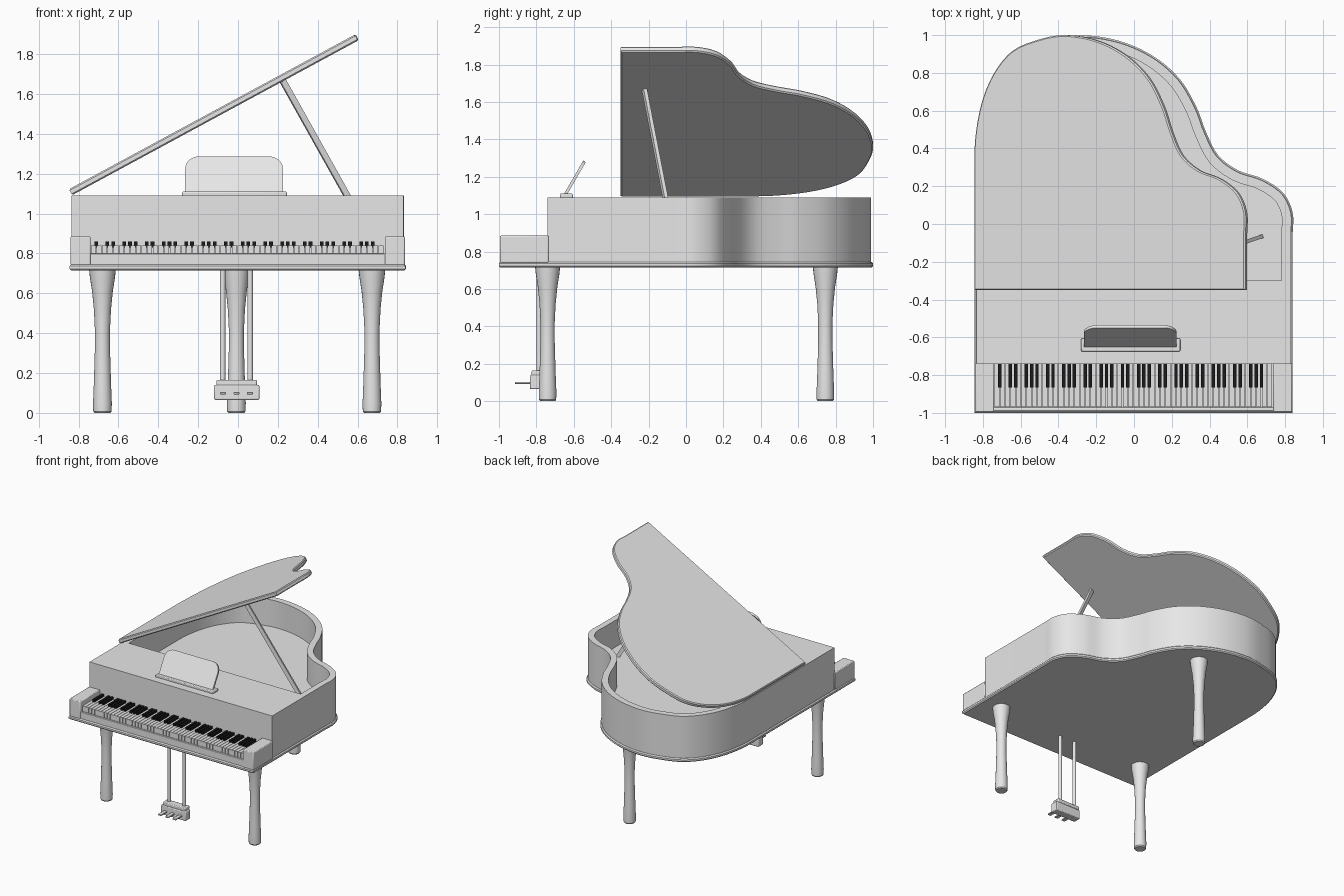
import bpy, bmesh, math
from mathutils import Vector, Matrix

if "Cube" in bpy.data.objects:
    bpy.data.objects.remove(bpy.data.objects["Cube"], do_unlink=True)


def material(name, value):
    m = bpy.data.materials.new(name)
    m.use_nodes = True
    colour = (value, value, value, 1)
    m.diffuse_color = colour
    m.node_tree.nodes["Principled BSDF"].inputs["Base Color"].default_value = colour
    return m


GREY = material("light grey", 0.8)
BLACK = material("black", 0.01)


def finish(bm, name, mat=GREY, bevel=0):
    bmesh.ops.recalc_face_normals(bm, faces=bm.faces)
    me = bpy.data.meshes.new(name)
    bm.to_mesh(me)
    bm.free()
    ob = bpy.data.objects.new(name, me)
    bpy.context.collection.objects.link(ob)
    me.materials.append(mat)
    bpy.ops.object.select_all(action='DESELECT')
    ob.select_set(True)
    bpy.context.view_layer.objects.active = ob
    bpy.ops.object.shade_smooth_by_angle(angle=math.radians(35))
    if bevel:
        mod = ob.modifiers.new("bevel", 'BEVEL')
        mod.width, mod.segments = bevel, 2
    return ob


def loft(name, loops, matrix=None, mat=GREY):
    """Bridge equal-length loops of 3D points and cap both ends."""
    bm = bmesh.new()
    rings = [[bm.verts.new(p) for p in loop] for loop in loops]
    n = len(rings[0])
    for a, b in zip(rings, rings[1:]):
        for i in range(n):
            j = (i + 1) % n
            bm.faces.new((a[i], a[j], b[j], b[i]))
    bm.faces.new(rings[0])
    bm.faces.new(rings[-1])
    if matrix:
        bm.transform(matrix)
    return finish(bm, name, mat)


def add_box(bm, lo, hi):
    lo, hi = Vector(lo), Vector(hi)
    bmesh.ops.create_cube(bm, size=1, matrix=Matrix.Translation((lo + hi) / 2)
                          @ Matrix.Diagonal((*(hi - lo), 1)))


def box(name, lo, hi, bevel=0):
    bm = bmesh.new()
    add_box(bm, lo, hi)
    return finish(bm, name, GREY, bevel)


# Curved plan of the case, from the treble side round the tail to the bass side
PLAN = [(.84, -.05), (.84, .06), (.79, .165), (.68, .24), (.55, .285), (.445, .365),
        (.38, .49), (.33, .62), (.24, .77), (.1, .89), (-.08, .97), (-.28, 1),
        (-.45, .975), (-.61, .915), (-.725, .795), (-.8, .64), (-.84, .45), (-.845, .25)]


def outline(front):
    pts = [Vector(p) for p in PLAN]
    ext = [pts[0]] + pts + [pts[-1]]
    out = [Vector((.84, front))]
    for p0, p1, p2, p3 in zip(ext, ext[1:], ext[2:], ext[3:]):
        for k in range(5):
            t = k / 5
            out.append(.5 * (2 * p1 + (p2 - p0) * t + (2 * p0 - 5 * p1 + 4 * p2 - p3) * t ** 2
                             + (3 * p1 - p0 - 3 * p2 + p3) * t ** 3))
    return out + [pts[-1], Vector((-.845, front))]


def inset(loop, d):
    """Move every point inward by d (counter-clockwise loop)."""
    out = []
    for i, p in enumerate(loop):
        e0 = (p - loop[i - 1]).normalized()
        e1 = (loop[(i + 1) % len(loop)] - p).normalized()
        n0, n1 = Vector((-e0.y, e0.x)), Vector((-e1.y, e1.x))
        out.append(p + (n0 + n1) * d / (1 + n0.dot(n1)))
    return out


def at(loop, z):
    return [(p.x, p.y, z) for p in loop]


# Base slab with eased edges
plan = outline(-1)
soft = inset(plan, .008)
loft("base_slab", [at(soft, .715), at(plan, .723), at(plan, .737), at(soft, .745)])

# Case with hollow interior and soundboard floor
case = inset(outline(-.75), .01)
well = [Vector((p.x, max(p.y, -.3))) for p in inset(case, .05)]
loft("case", [at(case, .74), at(case, 1.09), at(well, 1.09), at(well, .87)])

# Raised lid, hinged on the bass side
lid = [Vector(((p.x + .845) * .968, p.y)) for p in outline(-.35)]
lid_soft = inset(lid, .007)
hinge = Matrix.Translation((-.832, 0, 1.092)) @ Matrix.Rotation(math.radians(-28.4), 4, 'Y')
loft("lid", [at(lid_soft, 0), at(lid, .007), at(lid, .027), at(lid_soft, .034)], hinge)


def bar(name, a, b, w, d):
    """Square bar between two points."""
    a, b = Vector(a), Vector(b)
    bm = bmesh.new()
    rot = (b - a).to_track_quat('Z', 'Y').to_matrix().to_4x4()
    bmesh.ops.create_cube(bm, size=1, matrix=Matrix.Translation((a + b) / 2) @ rot
                          @ Matrix.Diagonal((w, d, (b - a).length, 1)))
    return finish(bm, name)


bar("lid_prop", (.67, -.068, .87), (.225, -.222, 1.665), .02, .03)

# Keyboard: cheeks, slip, bed and keys
for side, x in (("right", -.79), ("left", .787)):
    box(side + "_key_cheek", (x - .05, -.995, .74), (x + .05, -.735, .885), .006)
box("key_slip", (-.75, -.99, .74), (.75, -.972, .8), .004)
box("key_bed", (-.75, -.975, .74), (.75, -.735, .795))

START, PITCH, COUNT = -.74, .0283, 52
white, black = bmesh.new(), bmesh.new()
for i in range(COUNT):
    x = START + i * PITCH
    add_box(white, (x + .0015, -.968, .79), (x + PITCH - .0015, -.735, .84))
    # no sharp after the second and fifth steps of each octave
    if i % 7 not in (1, 4) and i < COUNT - 1:
        c = x + PITCH
        add_box(black, (c - .009, -.865, .83), (c + .009, -.735, .86))
finish(white, "white_keys")
finish(black, "black_keys", BLACK)

# Music desk: ledge and leaning rounded panel
box("music_ledge", (-.28, -.675, 1.085), (.245, -.605, 1.11), .006)
shape = [(-.265, 0), (.225, 0)]
for cx, a0 in ((.155, 0), (-.195, 90)):
    for k in range(9):
        a = math.radians(a0 + k * 11.25)
        shape.append((cx + .07 * math.cos(a), .135 + .07 * math.sin(a)))
lean = Matrix.Translation((0, -.645, 1.105)) @ Matrix.Rotation(math.radians(-30), 4, 'X')
loft("music_panel", [[(x, y, t) for x, t in shape] for y in (-.008, .008)], lean)


def turned(name, x, y, profile, sides=24):
    ring = [2 * math.pi * i / sides for i in range(sides)]
    return loft(name, [[(x + r * math.cos(a), y + r * math.sin(a), z) for a in ring]
                       for r, z in profile])


# Legs
LEG = [(.04, 0), (.046, .008), (.047, .05), (.043, .15), (.038, .32), (.038, .42),
       (.043, .52), (.052, .61), (.063, .68), (.067, .72)]
for name, x, y in (("front_right_leg", -.68, -.74), ("front_left_leg", .672, -.74),
                   ("back_leg", -.008, .745)):
    turned(name, x, y, LEG)

# Pedal lyre
for name, x in (("right", -.077), ("left", .061)):
    turned(name + "_lyre_rod", x, -.785, [(.014, .15), (.014, .72)], 16)
box("pedal_box", (-.12, -.835, .065), (.107, -.77, .14), .006)
box("pedal_box_cap", (-.108, -.825, .135), (.095, -.765, .165), .006)
for name, x in (("right", -.075), ("middle", -.008), ("left", .059)):
    box(name + "_pedal", (x - .015, -.915, .093), (x + .015, -.83, .104), .003)
